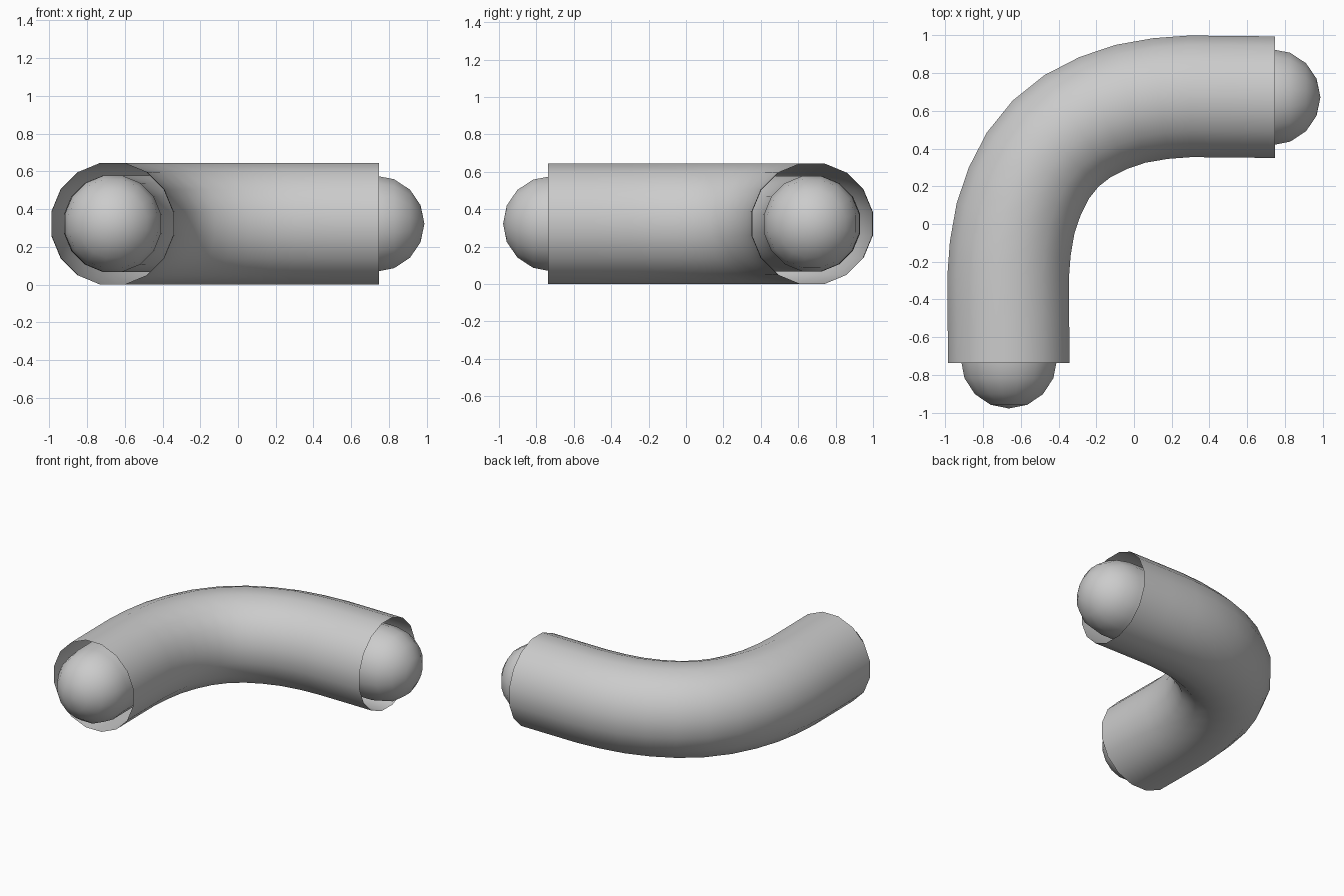
import bpy, bmesh, math
from mathutils import Vector

if "Cube" in bpy.data.objects:
    bpy.data.objects.remove(bpy.data.objects["Cube"])

SIDES = 16
Z = 0.3225
R_OUT, R_IN = 0.3285, 0.26

# half of the bend centreline: x, y, heading in degrees
HALF = [(-0.299, 0.519, 33), (-0.164, 0.588, 23), (-0.020, 0.637, 14.4),
        (0.140, 0.665, 7), (0.294, 0.6765, 1.2), (0.51, 0.675, 0)]


def centreline(end):
    half = HALF + [(end, 0.672, 0)]
    other = [(-y + 0.009, -x + 0.010, 90 - a) for x, y, a in reversed(half)]
    return other + [(-0.415, 0.427, 45)] + half


def sweep(name, stations, caps=False):
    """Loft 16-sided rings; each station is x, y, heading, radius."""
    bm = bmesh.new()
    rings = []
    for x, y, a, r in stations:
        a = math.radians(a)
        side = Vector((-math.sin(a), math.cos(a), 0))
        ring = []
        for i in range(SIDES):
            t = 2 * math.pi * (i + 0.5) / SIDES
            ring.append(bm.verts.new(Vector((x, y, Z)) + side * r * math.cos(t)
                                     + Vector((0, 0, r * math.sin(t)))))
        rings.append(ring)
    for p, q in zip(rings, rings[1:]):
        for i in range(SIDES):
            j = (i + 1) % SIDES
            bm.faces.new((p[i], p[j], q[j], q[i]))
    if caps:
        # pole points of the rounded ends
        for ring, s, k in ((rings[0], -1, 0), (rings[-1], 1, -1)):
            x, y, a = caps[k]
            a = math.radians(a)
            tip = bm.verts.new((x + s * R_IN * math.cos(a), y + s * R_IN * math.sin(a), Z))
            for i in range(SIDES):
                bm.faces.new((ring[i], ring[(i + 1) % SIDES], tip))
    bmesh.ops.recalc_face_normals(bm, faces=bm.faces)
    if not caps:
        # open tube: make sure the outside faces out
        f = min(bm.faces, key=lambda f: f.calc_center_median().z)
        if f.normal.z > 0:
            bmesh.ops.reverse_faces(bm, faces=bm.faces)
    for f in bm.faces:
        f.smooth = True
    me = bpy.data.meshes.new(name)
    bm.to_mesh(me)
    bm.free()
    ob = bpy.data.objects.new(name, me)
    bpy.context.collection.objects.link(ob)
    return ob


# outer sleeve, open at both ends
sweep("outer_sleeve", [(x, y, a, R_OUT) for x, y, a in centreline(0.748)])

# inner core with hemispherical ends
path = centreline(0.728)
core = [(x, y, a, R_IN) for x, y, a in path]


def dome(station, s):
    x, y, a = station
    h = math.radians(a)
    out = []
    for k in (1, 2, 3):
        e = k * math.pi / 8
        d = s * R_IN * math.sin(e)
        out.append((x + d * math.cos(h), y + d * math.sin(h), a, R_IN * math.cos(e)))
    return out


sweep("inner_core", dome(path[0], -1)[::-1] + core + dome(path[-1], 1), caps=path)
